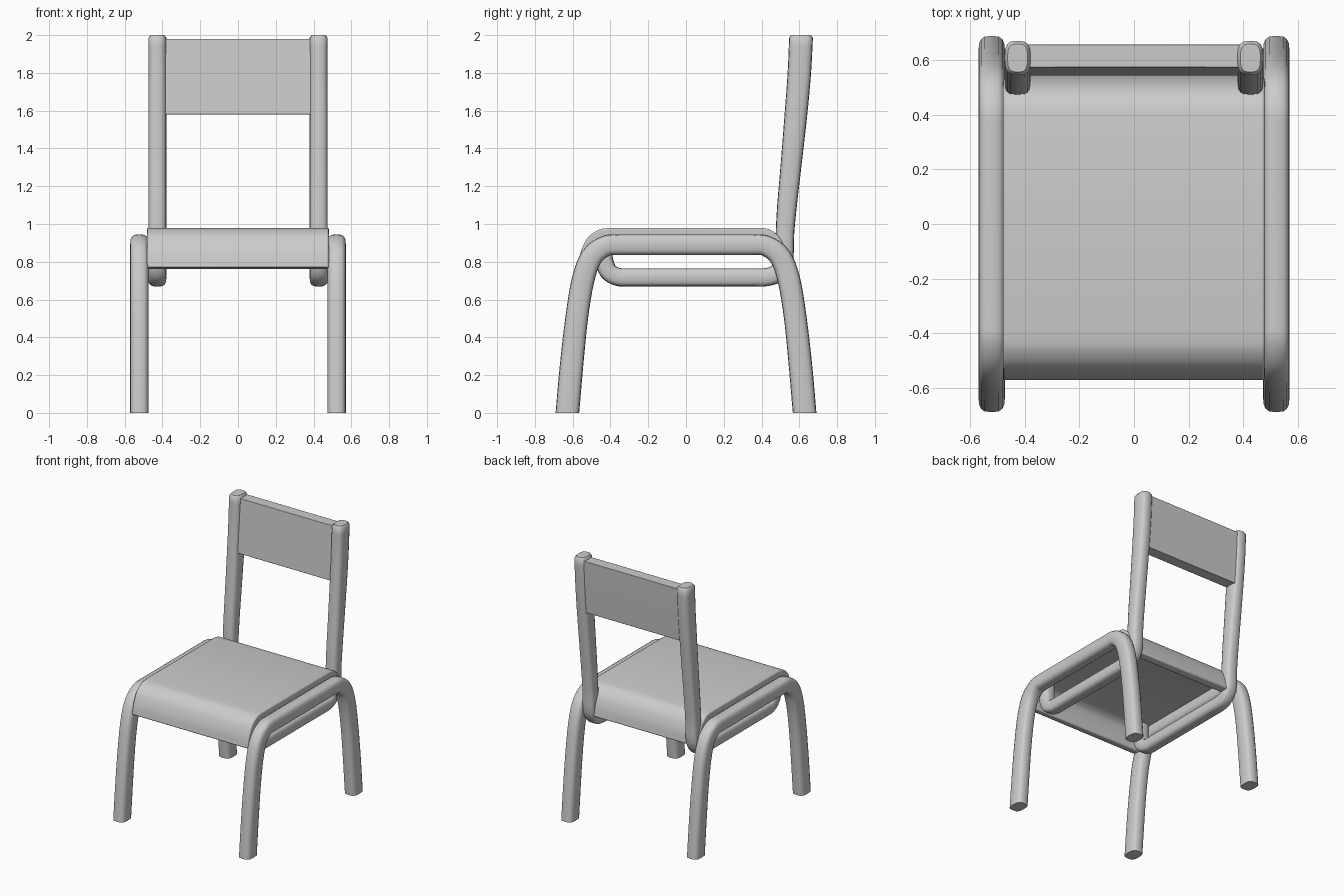
import bpy, bmesh, math
from mathutils import Vector

if "Cube" in bpy.data.objects:
    bpy.data.objects.remove(bpy.data.objects["Cube"])


def smooth_path(pts, n=4):
    # Catmull-Rom curve through the control points
    P = [Vector(p) for p in pts]
    P = [2 * P[0] - P[1]] + P + [2 * P[-1] - P[-2]]
    out = []
    for i in range(1, len(P) - 2):
        a, b, c, d = P[i - 1:i + 3]
        for k in range(n):
            t = k / n
            out.append(0.5 * (2 * b + (c - a) * t + (2 * a - 5 * b + 4 * c - d) * t * t
                              + (3 * b - a - 3 * c + d) * t ** 3))
    return out + [P[-2]]


def mirror_y(path):
    # append the path mirrored front to back, leaving a straight run between
    out = list(path)
    for p in reversed(path):
        q = p.copy()
        q[0] = -q[0]
        out.append(q)
    return out


def normals(path):
    # in-plane normals of a (y, z) path, averaged from both segment directions
    segs = [Vector((b[0] - a[0], b[1] - a[1])).normalized() for a, b in zip(path, path[1:])]
    res = []
    for i in range(len(path)):
        t = segs[max(i - 1, 0)] + segs[min(i, len(segs) - 1)]
        res.append(Vector((-t[1], t[0])).normalized())
    return res


def finish(name, bm, bevel=0):
    bmesh.ops.recalc_face_normals(bm, faces=bm.faces)
    me = bpy.data.meshes.new(name)
    bm.to_mesh(me)
    bm.free()
    ob = bpy.data.objects.new(name, me)
    bpy.context.collection.objects.link(ob)
    if bevel:
        m = ob.modifiers.new("Bevel", 'BEVEL')
        m.width, m.segments, m.limit_method = bevel, 2, 'ANGLE'
        m.angle_limit = math.radians(40)
    bpy.ops.object.select_all(action='DESELECT')
    ob.select_set(True)
    bpy.context.view_layer.objects.active = ob
    bpy.ops.object.shade_smooth_by_angle(angle=math.radians(40))
    return ob


def tube(name, x, half_w, path, cap_start=False, sides=16):
    # rounded-rectangle tube along (y, z, half thickness) points
    norms = normals(path)
    norms[0] = Vector((math.copysign(1, norms[0][0]), 0))
    if path[-1][1] < 0.01:
        norms[-1] = Vector((math.copysign(1, norms[-1][0]), 0))
    rings = [(p[0], p[1], n, p[2], half_w) for p, n in zip(path, norms)]
    if cap_start:
        y, z, n, h, w = rings[0]
        rings.insert(0, (y, z + 0.015, n, h - 0.011, w - 0.011))
    bm = bmesh.new()
    loops = []
    for y, z, n, h, w in rings:
        ring = []
        for k in range(sides):
            a = 2 * math.pi * k / sides
            c, s = math.cos(a), math.sin(a)
            u = math.copysign(abs(c) ** 0.65, c) * w
            v = math.copysign(abs(s) ** 0.65, s) * h
            ring.append(bm.verts.new((x + u, y + n[0] * v, z + n[1] * v)))
        loops.append(ring)
    for r, q in zip(loops, loops[1:]):
        for k in range(sides):
            j = (k + 1) % sides
            bm.faces.new((r[k], r[j], q[j], q[k]))
    bm.faces.new(loops[0])
    bm.faces.new(loops[-1])
    return finish(name, bm)


def extrude_x(name, profile, half_w, bevel):
    # closed (y, z) profile extruded across x
    bm = bmesh.new()
    rows = [[bm.verts.new((x, p[0], p[1])) for p in profile] for x in (-half_w, half_w)]
    n = len(profile)
    for i in range(n):
        j = (i + 1) % n
        bm.faces.new((rows[0][i], rows[0][j], rows[1][j], rows[1][i]))
    for row in rows:
        bm.faces.new(row)
    return finish(name, bm, bevel)


# Side leg frames: one arched tube per side
leg_path = mirror_y(smooth_path([
    (-.628, 0, .0625), (-.606, .25, .062), (-.579, .5, .06), (-.546, .7, .06),
    (-.50, .825, .058), (-.425, .884, .055), (-.35, .89, .055)]))

# Back posts that bend forward under the seat and up into its front lip
post_path = smooth_path([
    (.609, 1.985, .063), (.600, 1.8, .062), (.582, 1.58, .06), (.555, 1.3, .055),
    (.535, 1.1, .052), (.524, .95, .049), (.522, .84, .048), (.508, .775, .048),
    (.472, .733, .048), (.42, .718, .048), (.36, .717, .048)])
post_path += smooth_path([
    (-.31, .717, .048), (-.36, .720, .048), (-.41, .748, .048),
    (-.434, .81, .048), (-.437, .86, .048), (-.437, .92, .048)])

for side, s in (("left", -1), ("right", 1)):
    tube(side + "_leg_frame", s * .522, .049, leg_path)
    tube(side + "_back_post", s * .427, .048, post_path, cap_start=True)

# Seat: bent sheet with lips curving down at front and back
front = smooth_path([(-.574, .77), (-.558, .85), (-.52, .928), (-.46, .97), (-.40, .98)])
rear = smooth_path([(.40, .98), (.45, .967), (.50, .922), (.532, .85), (.546, .77)])
outer = front + rear
inner = [p - n * .06 for p, n in zip(outer, normals(outer))]
extrude_x("seat", outer + inner[::-1], .481, .009)

# Backrest panel between the posts
extrude_x("backrest", [(.545, 1.58), (.562, 1.8), (.575, 1.98),
                       (.658, 1.98), (.648, 1.8), (.63, 1.58)], .46, .003)
